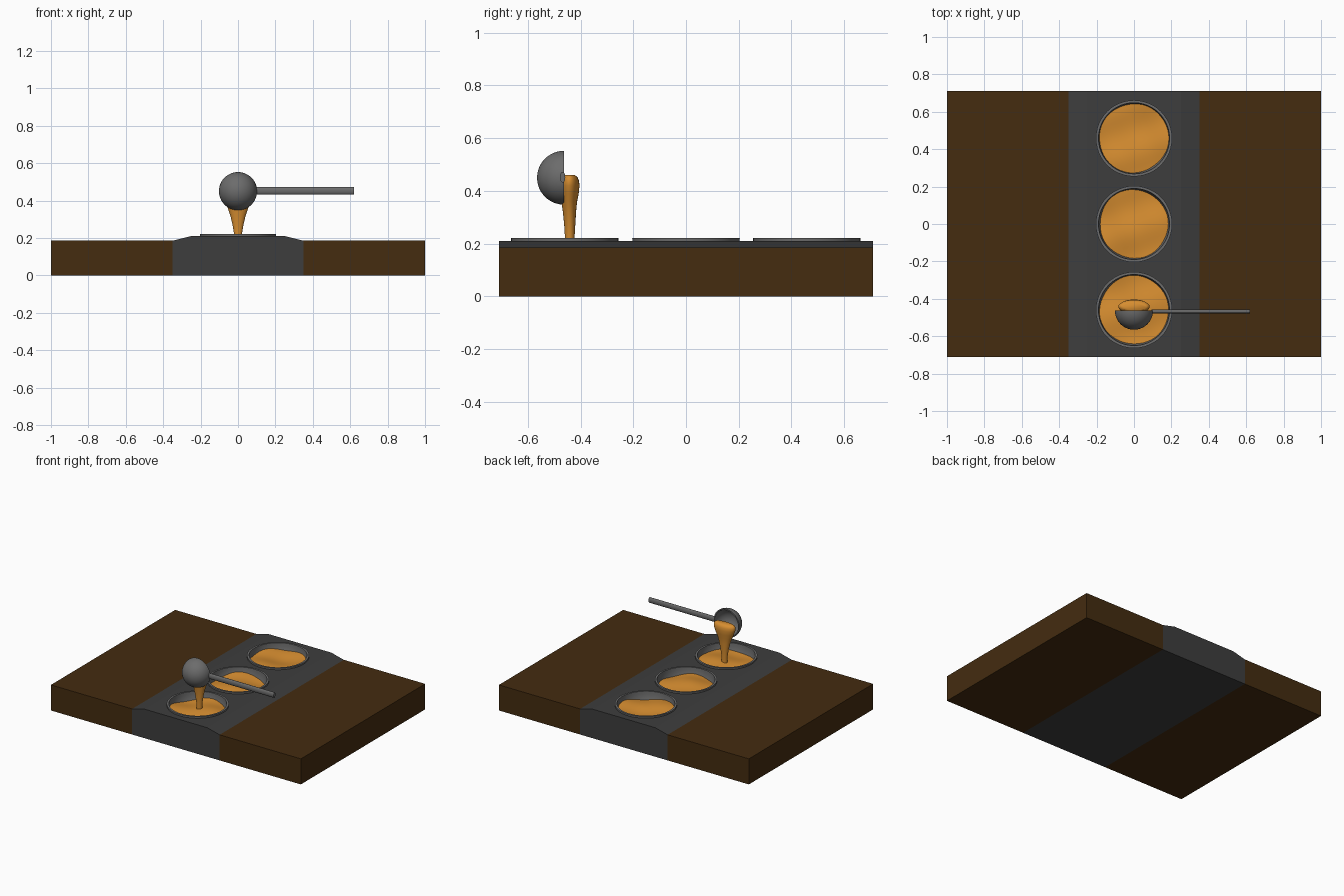
import bpy, bmesh, math
from mathutils import Matrix

if "Cube" in bpy.data.objects:
    bpy.data.objects.remove(bpy.data.objects["Cube"])


def material(name, rgb):
    m = bpy.data.materials.new(name)
    m.diffuse_color = (*rgb, 1)
    m.use_nodes = True
    m.node_tree.nodes["Principled BSDF"].inputs["Base Color"].default_value = m.diffuse_color
    return m


WOOD = material("dark wood", (0.058, 0.025, 0.005))
SLATE = material("charcoal", (0.047, 0.047, 0.047))
METAL = material("grey metal", (0.15, 0.15, 0.15))
SOUP = material("orange soup", (0.68, 0.27, 0.03))


def make(name, verts, faces, mat, smooth=False):
    me = bpy.data.meshes.new(name)
    me.from_pydata(verts, [], faces)
    bm = bmesh.new()
    bm.from_mesh(me)
    bmesh.ops.remove_doubles(bm, verts=bm.verts, dist=1e-5)
    bmesh.ops.recalc_face_normals(bm, faces=bm.faces)
    bm.to_mesh(me)
    bm.free()
    me.materials.append(mat)
    ob = bpy.data.objects.new(name, me)
    bpy.context.collection.objects.link(ob)
    if smooth:
        bpy.ops.object.select_all(action='DESELECT')
        ob.select_set(True)
        bpy.context.view_layer.objects.active = ob
        bpy.ops.object.shade_smooth_by_angle(angle=math.radians(40))
    return ob


def extrude_y(name, profile, y0, y1, mat):
    n = len(profile)
    verts = [(x, y, z) for y in (y0, y1) for x, z in profile]
    faces = [range(n), range(n, 2 * n)]
    faces += [(i, (i + 1) % n, n + (i + 1) % n, n + i) for i in range(n)]
    return make(name, verts, faces, mat)


def loft(name, rings, mat, cap=True, smooth=True):
    n = len(rings[0])
    verts = [v for r in rings for v in r]
    faces = [(k * n + i, k * n + (i + 1) % n, (k + 1) * n + (i + 1) % n, (k + 1) * n + i)
             for k in range(len(rings) - 1) for i in range(n)]
    if cap:
        faces += [range(n), range(len(verts) - n, len(verts))]
    return make(name, verts, faces, mat, smooth)


def ellipse(rx, ry, cx, cy, z, n=40):
    return [(cx + rx * math.cos(2 * math.pi * i / n),
             cy + ry * math.sin(2 * math.pi * i / n), z) for i in range(n)]


def half_shell(name, r, thick, mat, matrix):
    """Hollow hemisphere, opening towards local +z."""
    steps = 14
    angles = [math.pi / 2 * (0.02 + 0.98 * k / steps) for k in range(steps + 1)]
    prof = [(r * math.sin(a), -r * math.cos(a)) for a in angles]
    q = r - thick
    prof += [(q * math.sin(a), -q * math.cos(a)) for a in reversed(angles)]
    ob = loft(name, [ellipse(p, p, 0, 0, z, 48) for p, z in prof], mat)
    ob.data.transform(matrix)
    return ob


HALF_Y = 0.71
BOWL_Y = (-0.46, 0.0, 0.458)
RIM_Z = 0.222

# Wooden table tops on both sides
for side, label in ((-1, "left"), (1, "right")):
    extrude_y(label + "_table", [(side * 0.35, 0), (side, 0), (side, 0.185),
                                 (side * 0.35, 0.185)], -HALF_Y, HALF_Y, WOOD)

# Raised centre strip with bevelled shoulders
strip = extrude_y("centre_strip", [(-0.35, 0), (0.35, 0), (0.35, 0.185), (0.25, 0.21),
                                   (-0.25, 0.21), (-0.35, 0.185)], -HALF_Y, HALF_Y, SLATE)

# Wells for the bowls
for y in BOWL_Y:
    cutter = loft("well_cutter", [ellipse(0.197, 0.197, 0, y, z, 48) for z in (0.012, 0.3)],
                  SLATE, smooth=False)
    cutter.hide_render = True
    mod = strip.modifiers.new("well", 'BOOLEAN')
    mod.operation = 'DIFFERENCE'
    mod.solver = 'EXACT'
    mod.object = cutter
    bpy.context.view_layer.objects.active = strip
    bpy.ops.object.modifier_apply(modifier=mod.name)
    bpy.data.objects.remove(cutter)

# Bowls and their rippled soup
for k, y in enumerate(BOWL_Y):
    half_shell("bowl_%d" % (k + 1), 0.204, 0.014, METAL, Matrix.Translation((0, y, RIM_Z)))
    rings = []
    for j in range(1, 13):
        r = 0.187 * j / 12
        rings.append([(px, py, 0.176 + 0.009 * math.sin(17 * px + 9 * (py - y) + 2 * k)
                       + 0.006 * math.cos(23 * (py - y) - 8 * px + k))
                      for px, py, _ in ellipse(r, r, 0, y, 0, 48)])
    n = 48
    verts = [v for r in rings for v in r]
    faces = [range(n)]
    faces += [(a * n + i, a * n + (i + 1) % n, (a + 1) * n + (i + 1) % n, (a + 1) * n + i)
              for a in range(len(rings) - 1) for i in range(n)]
    soup = make("soup_%d" % (k + 1), verts, faces, SOUP, True)
    if sum(f.normal.z for f in soup.data.polygons) < 0:
        soup.data.flip_normals()

# Ladle cup, tipped on its side with the opening towards the back
half_shell("ladle_cup", 0.102, 0.009, METAL,
           Matrix.Translation((0, -0.463, 0.45)) @ Matrix.Rotation(-math.pi / 2, 4, 'X'))

# Ladle handle: flattened rod
rod = loft("ladle_handle", [ellipse(0.02, 0.01, 0, 0, z, 24) for z in (0.094, 0.62)], METAL)
rod.data.transform(Matrix.Translation((0, -0.468, 0.452)) @ Matrix.Rotation(math.pi / 2, 4, 'Y'))

# Stream of soup pouring out: height, half width, half depth, centre y
STREAM = [(0.15, 0.021, 0.019, -0.441), (0.22, 0.021, 0.018, -0.441),
          (0.27, 0.029, 0.021, -0.441), (0.32, 0.041, 0.025, -0.442),
          (0.36, 0.055, 0.030, -0.443), (0.39, 0.069, 0.035, -0.442),
          (0.42, 0.081, 0.038, -0.442), (0.44, 0.084, 0.036, -0.442),
          (0.453, 0.079, 0.030, -0.442), (0.461, 0.066, 0.019, -0.443)]
loft("soup_stream", [ellipse(rx, ry, 0, cy, z, 32) for z, rx, ry, cy in STREAM], SOUP)
